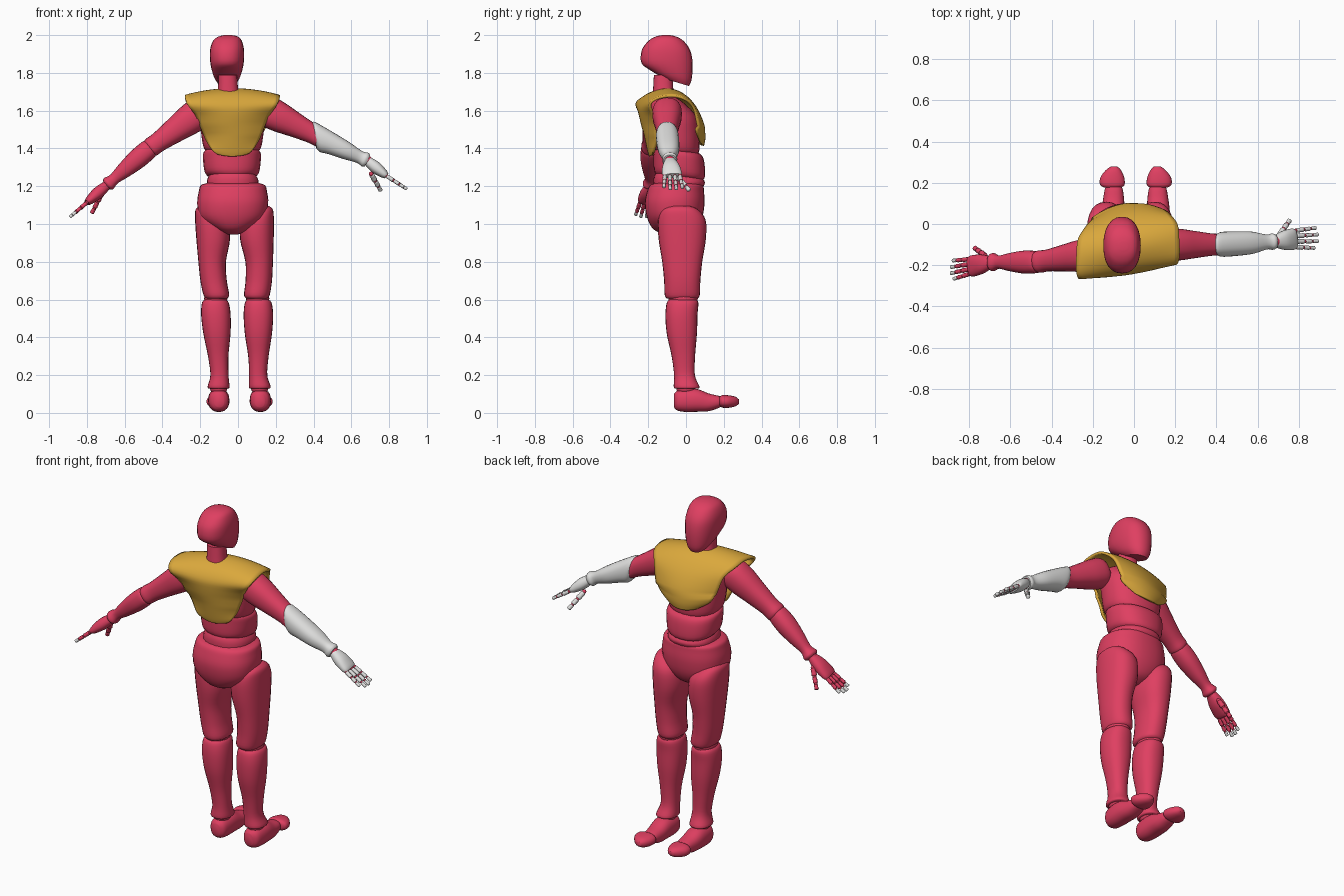
import bpy, bmesh, math
from mathutils import Vector, Matrix

if "Cube" in bpy.data.objects:
    bpy.data.objects.remove(bpy.data.objects["Cube"])


def colour(name, rgb):
    m = bpy.data.materials.new(name)
    m.diffuse_color = (*rgb, 1)
    m.use_nodes = True
    m.node_tree.nodes["Principled BSDF"].inputs["Base Color"].default_value = m.diffuse_color
    return m


RED = colour("crimson", (0.74, 0.05, 0.12))
GOLD = colour("gold", (0.70, 0.39, 0.045))
WHITE = colour("pale_grey", (0.75, 0.75, 0.74))


def finish(bm, name, mat, angle=50):
    bmesh.ops.recalc_face_normals(bm, faces=bm.faces)
    me = bpy.data.meshes.new(name)
    bm.to_mesh(me)
    bm.free()
    me.materials.append(mat)
    ob = bpy.data.objects.new(name, me)
    bpy.context.collection.objects.link(ob)
    bpy.ops.object.select_all(action='DESELECT')
    ob.select_set(True)
    bpy.context.view_layer.objects.active = ob
    bpy.ops.object.shade_smooth_by_angle(angle=math.radians(angle))
    return ob


def smooth_rows(rows, steps):
    """Catmull-Rom interpolation through rows of numbers."""
    out = []
    for i in range(len(rows) - 1):
        a, b, c, d = (rows[max(i - 1, 0)], rows[i], rows[i + 1], rows[min(i + 2, len(rows) - 1)])
        for s in range(steps):
            t = s / steps
            out.append([q + 0.5 * t * (r - p + t * (2*p - 5*q + 4*r - s3 + t * (3*(q - r) + s3 - p)))
                        for p, q, r, s3 in zip(a, b, c, d)])
    return out + [list(rows[-1])]


def loft(name, mat, rings, M=Matrix(), n=24, power=2.3, steps=4):
    """Closed body through rings of (x, y, z, rx, ry, tilt)."""
    bm = bmesh.new()
    rings = [tuple(r) + (0,) * (6 - len(r)) for r in rings]
    loops = []
    for x, y, z, rx, ry, tilt in smooth_rows(rings, steps):
        loop = []
        for k in range(n):
            a = 2 * math.pi * k / n
            c, s = math.cos(a), math.sin(a)
            px = rx * math.copysign(abs(c) ** (2 / power), c)
            py = ry * math.copysign(abs(s) ** (2 / power), s)
            loop.append(bm.verts.new(M @ Vector((x + px, y + py, z + tilt * py))))
        loops.append(loop)
    for a, b in zip(loops, loops[1:]):
        for k in range(n):
            bm.faces.new((a[k], a[(k + 1) % n], b[(k + 1) % n], b[k]))
    bm.faces.new(loops[0])
    bm.faces.new(loops[-1])
    return finish(bm, name, mat)


def limb(name, mat, p0, p1, profile, ref=(0, 1, 0), **kw):
    """Loft along p0-p1; profile rows are (t, width, thickness, tilt)."""
    p0, p1 = Vector(p0), Vector(p1)
    axis = p1 - p0
    a = axis.normalized()
    u = Vector(ref)
    u = (u - a * u.dot(a)).normalized()
    v = a.cross(u)
    M = Matrix((u, v, axis)).transposed().to_4x4()
    M.translation = p0
    return loft(name, mat, [(0, 0, r[0], *r[1:]) for r in profile], M, **kw)


def ball(name, mat, centre, r, seg=20):
    bm = bmesh.new()
    r = Vector((r, r, r)) if isinstance(r, float) else Vector(r)
    bmesh.ops.create_uvsphere(bm, u_segments=seg, v_segments=seg // 2, radius=1,
                              matrix=Matrix.Translation(centre) @ Matrix.Diagonal((*r, 1)))
    return finish(bm, name, mat)


# Head and neck
loft("head", RED, [(-.058, -.05, 1.75, .05, .065, -.3), (-.058, -.075, 1.787, .072, .105, -.2),
                   (-.058, -.1, 1.85, .088, .135), (-.058, -.106, 1.92, .09, .128),
                   (-.056, -.106, 1.97, .076, .092), (-.052, -.106, 1.992, .052, .055),
                   (-.052, -.106, 2.0, .02, .02)])
loft("neck", RED, [(-.05, -.11, 1.64, .075, .07), (-.052, -.12, 1.7, .055, .055),
                   (-.055, -.12, 1.79, .05, .05)])

# Torso blocks
loft("chest", RED, [(-.03, -.06, 1.375, .12, .115, -.15), (-.03, -.058, 1.40, .15, .128, -.1),
                    (-.03, -.06, 1.48, .165, .132), (-.03, -.07, 1.57, .17, .125),
                    (-.03, -.1, 1.64, .14, .09), (-.03, -.11, 1.675, .08, .05)])
loft("upper_abdomen", RED, [(-.03, -.04, 1.245, .11, .12, -.15), (-.032, -.035, 1.27, .142, .135, -.15),
                            (-.032, -.037, 1.34, .153, .135, -.15), (-.032, -.042, 1.38, .15, .128, -.15),
                            (-.032, -.045, 1.395, .125, .105, -.15)])
loft("lower_abdomen", RED, [(-.028, -.04, 1.17, .115, .115), (-.028, -.04, 1.195, .135, .13),
                            (-.028, -.035, 1.235, .135, .135, -.1), (-.03, -.035, 1.27, .115, .115, -.15)])
loft("pelvis", RED, [(-.03, -.055, .945, .03, .05), (-.03, -.06, .97, .09, .11), (-.03, -.06, 1.03, .17, .145),
                     (-.028, -.06, 1.11, .188, .158), (-.027, -.055, 1.175, .18, .15),
                     (-.027, -.05, 1.205, .17, .14), (-.027, -.05, 1.216, .14, .115)], n=32)

# Legs: the left side is mirrored with a slight lean
thigh = [(.1, -.02, .605, .055, .08), (.1, -.02, .625, .068, .093), (.11, -.02, .7, .07, .096),
         (.112, -.02, .8, .073, .106), (.1, -.02, .92, .089, .125), (.104, -.022, 1.02, .086, .126),
         (.125, -.03, 1.075, .06, .095), (.135, -.03, 1.095, .03, .05)]
shin = [(.115, .003, .128, .05, .06), (.115, .003, .14, .058, .068), (.107, -.008, .2, .048, .055),
        (.108, -.014, .3, .054, .062), (.108, -.022, .42, .072, .08), (.108, -.024, .52, .078, .085),
        (.107, -.018, .585, .07, .083), (.106, -.018, .602, .05, .065)]
# Foot rows run along y: (x, z centre, y, half width, half height)
foot = [(.115, .065, -.064, .025, .035), (.117, .065, -.045, .047, .053), (.118, .066, .0, .055, .061),
        (.118, .066, .06, .056, .06), (.116, .056, .12, .051, .047), (.115, .058, .17, .043, .033),
        (.115, .06, .195, .03, .022)]
toes = [(.12, .062, .178, .045, .024), (.122, .061, .192, .06, .033), (.122, .06, .225, .058, .033),
        (.117, .06, .26, .038, .026), (.113, .06, .28, .015, .012)]
along_y = Matrix(((1, 0, 0, 0), (0, 0, 1, 0), (0, 1, 0, 0), (0, 0, 0, 1)))
for side in ("right", "left"):
    def place(rows, foot_rows=False):
        if side == "right":
            return rows
        return [(-r[0] + .02 - .056 * r[1 if foot_rows else 2], *r[1:]) for r in rows]
    loft(side + "_thigh", RED, place(thigh))
    loft(side + "_shin", RED, place(shin))
    knee = place([(.104, -.015, .605)])[0]
    ball(side + "_knee", RED, knee, (.062, .078, .045))
    ankle = place([(.115, .0, .13)])[0]
    ball(side + "_ankle", RED, ankle, (.046, .052, .035))
    loft(side + "_foot", RED, place(foot, True), along_y)
    loft(side + "_toes", RED, place(toes, True), along_y)

# Arms
upper = [(-.05, .045, .045), (.05, .075, .08), (.25, .077, .08), (.5, .066, .067), (.8, .053, .053),
         (.95, .054, .052), (1, .04, .04)]
fore = [(0, .042, .042), (.05, .053, .052), (.3, .056, .053), (.6, .044, .042), (.83, .032, .03),
        (.95, .044, .038), (1, .036, .03)]
cuffed = [(0, .05, .058, -2.2), (.07, .06, .066, -2.2), (.3, .06, .058, -.5), (.6, .054, .047),
          (.85, .036, .034), (.95, .04, .04), (1, .034, .034)]
palm_shape = [(-.05, .02, .018), (.08, .032, .026), (.45, .047, .032), (.85, .052, .024), (1, .045, .016)]
bone = [(0, .55, .55), (.12, .9, .9), (.5, .85, .85), (.88, .95, .95), (1, .5, .5)]


def digit(name, base, tip, r, mats, joint):
    """Three jointed finger segments with small knuckle balls."""
    base, tip = Vector(base), Vector(tip)
    cuts = [0, .4, .72, 1]
    for i in range(3):
        a, b = base.lerp(tip, cuts[i] + .02), base.lerp(tip, cuts[i + 1] - .02)
        rr = r * (1 - .1 * i)
        limb(f"{name}_{i + 1}", mats[i], a, b, [(t, w * rr, h * rr) for t, w, h in bone], n=10, steps=2, power=2)
        ball(f"{name}_knuckle_{i + 1}", joint, base.lerp(tip, cuts[i]), rr * .8, 8)


arms = {
    "right": dict(shoulder=(.14, -.1, 1.605), elbow=(.45, -.1, 1.45), wrist=(.685, -.085, 1.335),
                  start=(.405, -.1, 1.468), palm=(.785, -.072, 1.255), finger_dir=(.112, .005, -.072),
                  across=.1, fore=cuffed, skin=WHITE, tips=[WHITE] * 3,
                  thumb=((.705, -.055, 1.265), (.757, .02, 1.175))),
    "left": dict(shoulder=(-.19, -.145, 1.6), elbow=(-.475, -.185, 1.395), wrist=(-.695, -.185, 1.205),
                 start=(-.462, -.185, 1.405), palm=(-.80, -.207, 1.113), finger_dir=(-.092, -.018, -.078),
                 across=.09, fore=fore, skin=RED, tips=[RED, RED, WHITE],
                 thumb=((-.722, -.155, 1.16), (-.775, -.115, 1.055))),
}
for side, a in arms.items():
    limb(side + "_upper_arm", RED, a["shoulder"], a["elbow"], upper)
    ball(side + "_elbow", RED, a["elbow"], .046)
    limb(side + "_forearm", a["skin"], a["start"], a["wrist"], a["fore"])
    ball(side + "_wrist", RED, a["wrist"], .027)
    limb(side + "_palm", a["skin"], a["wrist"], a["palm"], palm_shape)
    for i, length in enumerate((.9, 1.0, 1.0, .85)):
        off = (i - 1.5) / 3
        d = Vector(a["finger_dir"]) * length
        base = Vector(a["palm"]) + Vector((0, -off * a["across"] * .8, 0))
        digit(f"{side}_finger_{i + 1}", base, base + d + Vector((0, -off * .018, 0)), .0125, a["tips"], RED)
    digit(side + "_thumb", *a["thumb"], .016, [a["skin"]] * 2 + [a["tips"][1]], RED)

# Vest: a sheet draped from back hem over the shoulders to front hem
# rows: (y, z, half width, edge wrap in y, edge drop in z)
drape = [(-.188, 1.36, .075, .01, -.012), (-.196, 1.385, .108, .02, -.01), (-.212, 1.46, .145, .045, 0),
         (-.236, 1.57, .19, .04, 0), (-.236, 1.63, .235, .01, 0), (-.19, 1.685, .25, 0, .02),
         (-.11, 1.712, .248, 0, .035), (-.03, 1.69, .24, -.01, .03), (.04, 1.62, .205, -.03, .005),
         (.085, 1.53, .18, -.05, 0), (.095, 1.46, .155, -.05, -.02), (.088, 1.415, .08, -.02, -.015)]
bm = bmesh.new()
grid = []
for y, z, w, wrap, drop in smooth_rows(drape, 4):
    row = []
    for k in range(21):
        u = k / 10 - 1
        x = u * w
        twist = .15 * x if z > 1.5 else .08 * x
        row.append(bm.verts.new((x - .03, y + wrap * u * u + twist, z - drop * u * u)))
    grid.append(row)
for a, b in zip(grid, grid[1:]):
    for k in range(20):
        bm.faces.new((a[k], a[k + 1], b[k + 1], b[k]))
vest = finish(bm, "vest", GOLD)
solid = vest.modifiers.new("thickness", 'SOLIDIFY')
solid.thickness = .014
solid.offset = 0
